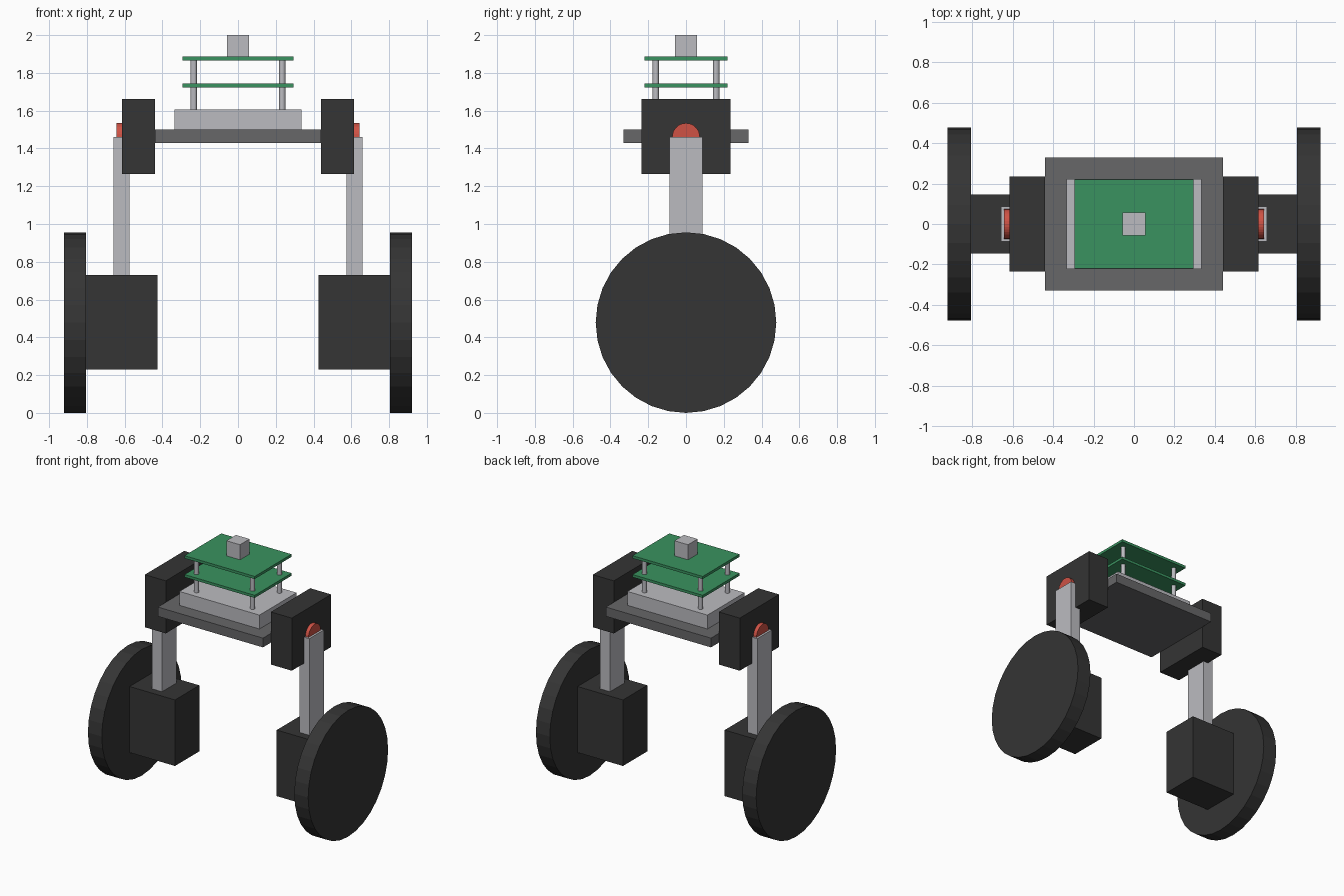
import bpy
import math

if "Cube" in bpy.data.objects:
    bpy.data.objects.remove(bpy.data.objects["Cube"])


def material(name, rgb):
    m = bpy.data.materials.new(name)
    m.diffuse_color = (*rgb, 1.0)
    m.use_nodes = True
    m.node_tree.nodes["Principled BSDF"].inputs["Base Color"].default_value = m.diffuse_color
    return m


BLACK = material("matte black", (0.035, 0.035, 0.035))
GREY = material("dark grey", (0.135, 0.135, 0.14))
SILVER = material("light silver", (0.50, 0.50, 0.53))
GREEN = material("board green", (0.042, 0.29, 0.115))
RED = material("hub red", (0.62, 0.085, 0.06))


def finish(obj, name, mat):
    obj.name = name
    obj.data.materials.append(mat)
    return obj


def box(name, mat, x, y, z):
    """Box from (min, max) ranges on each axis."""
    bpy.ops.mesh.primitive_cube_add(size=1)
    obj = bpy.context.object
    ranges = (x, y, z)
    for v in obj.data.vertices:
        v.co = [lo + (c + 0.5) * (hi - lo) for c, (lo, hi) in zip(v.co, ranges)]
    return finish(obj, name, mat)


def cylinder(name, mat, radius, depth, centre, sides, along_x=False):
    rotation = (0, math.pi / 2, 0) if along_x else (0, 0, 0)
    bpy.ops.mesh.primitive_cylinder_add(vertices=sides, radius=radius, depth=depth,
                                        location=centre, rotation=rotation)
    return finish(bpy.context.object, name, mat)


def centred(half):
    return (-half, half)


# Central deck with battery
box("platform", GREY, centred(0.44), centred(0.33), (1.43, 1.50))
box("battery", SILVER, centred(0.335), centred(0.222), (1.50, 1.605))

# Circuit boards held by four standoffs
for name, z in (("lower_board", 1.723), ("upper_board", 1.866)):
    box(name, GREEN, centred(0.294), centred(0.22), (z, z + 0.02))
for sx in (-1, 1):
    for sy in (-1, 1):
        cylinder("standoff", SILVER, 0.017, 0.267,
                 (sx * 0.235, sy * 0.16, 1.7365), 16)

# Sensor on top
box("sensor", SILVER, centred(0.057), centred(0.057), (1.886, 2.0))

# Mirrored leg assemblies
for s, side in ((-1, "left"), (1, "right")):
    def span(a, b):
        return tuple(sorted((s * a, s * b)))

    box(f"{side}_hip_servo", BLACK, span(0.44, 0.615), centred(0.235), (1.264, 1.662))
    cylinder(f"{side}_hip_hub", RED, 0.073, 0.06, (s * 0.612, 0, 1.461), 32, True)
    box(f"{side}_leg", SILVER, span(0.575, 0.658), centred(0.087), (0.728, 1.461))
    box(f"{side}_wheel_motor", BLACK, span(0.426, 0.806), centred(0.145), (0.23, 0.73))
    cylinder(f"{side}_wheel", BLACK, 0.478, 0.116, (s * 0.864, 0, 0.478), 32, True)
